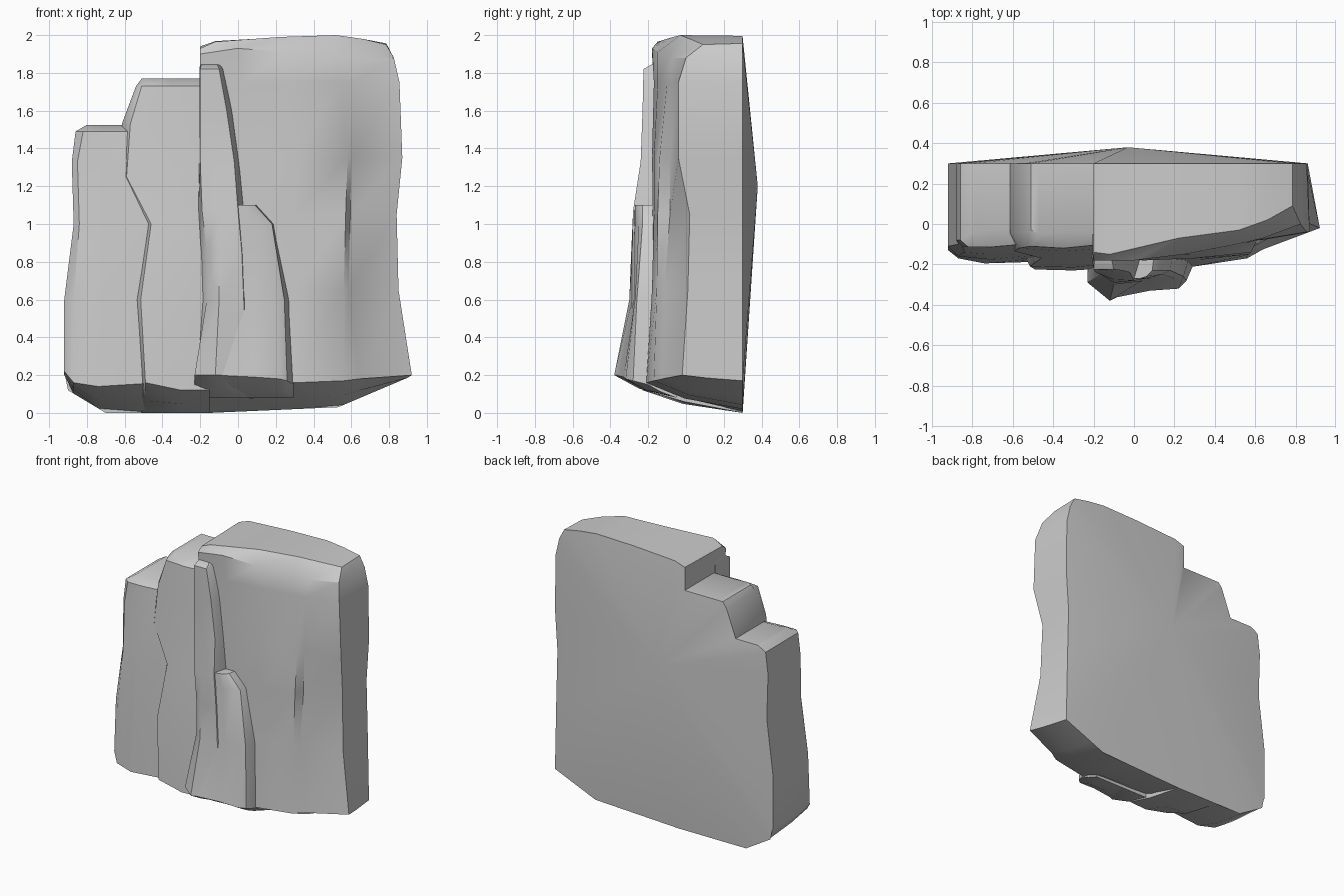
import bpy, math

BACK = 0.30
FLOOR = [(-.92, .20), (-.90, .12), (-.70, 0), (-.15, 0), (.53, .03), (.86, .17)]


def floor_z(x):
    x = max(-.92, min(.86, x))
    for (x0, z0), (x1, z1) in zip(FLOOR, FLOOR[1:]):
        if x <= x1:
            return z0 + (z1 - z0) * (x - x0) / (x1 - x0)
    return FLOOR[-1][1]


def make(name, verts, faces):
    me = bpy.data.meshes.new(name)
    me.from_pydata(verts, [], faces)
    ob = bpy.data.objects.new(name, me)
    bpy.context.collection.objects.link(ob)
    bpy.ops.object.select_all(action='DESELECT')
    ob.select_set(True)
    bpy.context.view_layer.objects.active = ob
    bpy.ops.object.mode_set(mode='EDIT')
    bpy.ops.mesh.select_all(action='SELECT')
    bpy.ops.mesh.normals_make_consistent(inside=False)
    bpy.ops.object.mode_set(mode='OBJECT')
    bpy.ops.object.shade_smooth_by_angle(angle=math.radians(35))
    return ob


def column(name, rows, back=BACK, floor=floor_z):
    """Loft rows of (z, [(x, y, dz), ...]) front points back to a plane."""
    n = len(rows[0][1])
    verts, faces = [], []
    for k, (z, pts) in enumerate(rows):
        pts = [(*p, 0)[:3] for p in pts]
        verts += [(x, y, z + d) for x, y, d in pts]
        for x, y, d in reversed(pts):
            bx = min(x, .86)
            verts.append((bx, back, floor(bx) if k == 0 else z + d * .8))
    m = 2 * n
    for k in range(len(rows) - 1):
        for i in range(m):
            j = (i + 1) % m
            faces.append((k*m + i, k*m + j, k*m + m + j, k*m + m + i))
    # top strip
    t = (len(rows) - 1) * m
    for i in range(n - 1):
        faces.append((t + i, t + i + 1, t + m - 2 - i, t + m - 1 - i))
    # underside, bellied along a middle row
    c = len(verts)
    for i in range(n):
        f, b = verts[i], verts[m - 1 - i]
        w = .4 if 0 < i < n - 1 else .5
        verts.append(tuple(f[a] + (b[a] - f[a]) * (.4, .4, 1 - w)[a] for a in range(3)))
    for i in range(n - 1):
        faces.append((i, i + 1, c + i + 1, c + i))
        faces.append((c + i, c + i + 1, m - 2 - i, m - 1 - i))
    faces.append((0, c, m - 1))
    faces.append((n - 1, c + n - 1, n))
    return make(name, verts, faces)


# tall main slab with the shallow ridge on its right
column("main_slab", [
    (.18, [(-.2, -.2), (.05, -.2), (.3, -.21, -.02), (.56, -.17, -.01), (.64, -.125), (.92, -.02, .02)]),
    (.65, [(-.2, -.18), (.05, -.18), (.3, -.18), (.56, -.155), (.585, -.115), (.85, .01)]),
    (1.05, [(-.2, -.17), (.05, -.18), (.3, -.17), (.57, -.15), (.595, -.085), (.84, .02)]),
    (1.35, [(-.2, -.16), (.05, -.18), (.3, -.17), (.58, -.14), (.6, -.085), (.87, -.04)]),
    (1.75, [(-.2, -.17), (.02, -.17), (.28, -.15), (.54, -.10), (.61, -.08), (.855, -.04)]),
    (1.88, [(-.2, -.18, .02), (0, -.18, .05), (.25, -.15, .03), (.51, -.1), (.64, -.07), (.825, 0)]),
    (1.98, [(-.2, -.14, -.05), (-.12, -.15, -.015), (.22, -.07, .01), (.52, -.03, .02), (.66, .02, 0), (.785, .09, -.03)]),
])

# lowest step at the left
column("left_column", [
    (.16, [(-.92, -.13, .06), (-.87, -.17), (-.74, -.195, -.02), (-.42, -.185)]),
    (.6, [(-.92, -.11), (-.87, -.16), (-.72, -.175), (-.42, -.17)]),
    (1.0, [(-.87, -.10), (-.84, -.14), (-.72, -.15), (-.42, -.15)]),
    (1.33, [(-.88, -.08), (-.85, -.11), (-.72, -.125), (-.55, -.125)]),
    (1.49, [(-.86, -.08), (-.82, -.115), (-.72, -.115), (-.55, -.10)]),
    (1.525, [(-.80, -.05), (-.79, -.05), (-.72, -.03), (-.55, -.02)]),
])

# middle step
column("middle_column", [
    (.15, [(-.51, -.175, .01), (-.49, -.225, .01), (-.3, -.23, -.03), (-.15, -.22, -.03)]),
    (.6, [(-.54, -.16), (-.515, -.21), (-.3, -.215), (-.15, -.2)]),
    (1.0, [(-.48, -.14), (-.46, -.17), (-.3, -.18), (-.15, -.17)]),
    (1.25, [(-.61, -.11), (-.59, -.135), (-.35, -.155), (-.15, -.145)]),
    (1.53, [(-.615, -.04), (-.57, -.12), (-.35, -.135), (-.15, -.12)]),
    (1.73, [(-.54, -.04), (-.51, -.11), (-.35, -.12), (-.15, -.10)]),
    (1.77, [(-.51, -.03), (-.47, -.05), (-.35, -.04), (-.15, -.04)]),
])

# long narrow flake in front of the slab
column("tall_flake", [
    (.2, [(-.23, -.2, -.08), (-.23, -.29), (-.12, -.38), (.05, -.3), (.12, -.2)]),
    (.6, [(-.2, -.17), (-.165, -.25), (-.1, -.30), (.03, -.285), (.1, -.17)]),
    (.85, [(-.2, -.17), (-.165, -.25), (-.1, -.29), (.02, -.285), (.05, -.17)]),
    (1.07, [(-.21, -.16), (-.19, -.24), (-.1, -.275), (0, -.28), (.03, -.18)]),
    (1.33, [(-.205, -.14), (-.2, -.225), (-.1, -.24), (-.02, -.24), (.01, -.16)]),
    (1.6, [(-.205, -.14), (-.2, -.225), (-.12, -.23), (-.06, -.23), (-.03, -.16)]),
    (1.82, [(-.205, -.14), (-.2, -.225), (-.15, -.225), (-.1, -.225), (-.075, -.16)]),
    (1.845, [(-.2, -.13), (-.195, -.18), (-.15, -.18), (-.11, -.18), (-.085, -.15)]),
], back=-.05, floor=lambda x: .08)

# shorter flake to its right
column("short_flake", [
    (.18, [(-.12, -.37, .02), (.08, -.33, .01), (.22, -.32), (.26, -.28, -.01), (.295, -.2, -.03)]),
    (.6, [(-.1, -.295), (.08, -.27), (.2, -.27), (.245, -.26), (.275, -.16)]),
    (1.0, [(-.05, -.275), (.06, -.27), (.14, -.25), (.18, -.23), (.19, -.15)]),
    (1.1, [(-.04, -.27), (.03, -.27), (.06, -.26), (.09, -.23), (.1, -.15)]),
], back=-.05, floor=lambda x: .08)

# gently domed back
outline = [(-.92, .22), (-.92, .6), (-.87, 1), (-.88, 1.33), (-.86, 1.49), (-.8, 1.525),
           (-.61, 1.525), (-.54, 1.73), (-.51, 1.77), (-.2, 1.77), (-.2, 1.93),
           (-.12, 1.965), (.22, 1.985), (.52, 1.99), (.785, 1.95), (.825, 1.88),
           (.855, 1.75), (.86, 1.35), (.84, 1.05), (.85, .65), (.86, .17),
           (.53, .03), (-.15, 0), (-.70, 0), (-.90, .12)]
k = len(outline)
verts = [(x, BACK, z) for x, z in outline] + [(-.03, .38, 1.2)]
make("back_face", verts, [(i, (i + 1) % k, k) for i in range(k)] + [tuple(range(k))])
